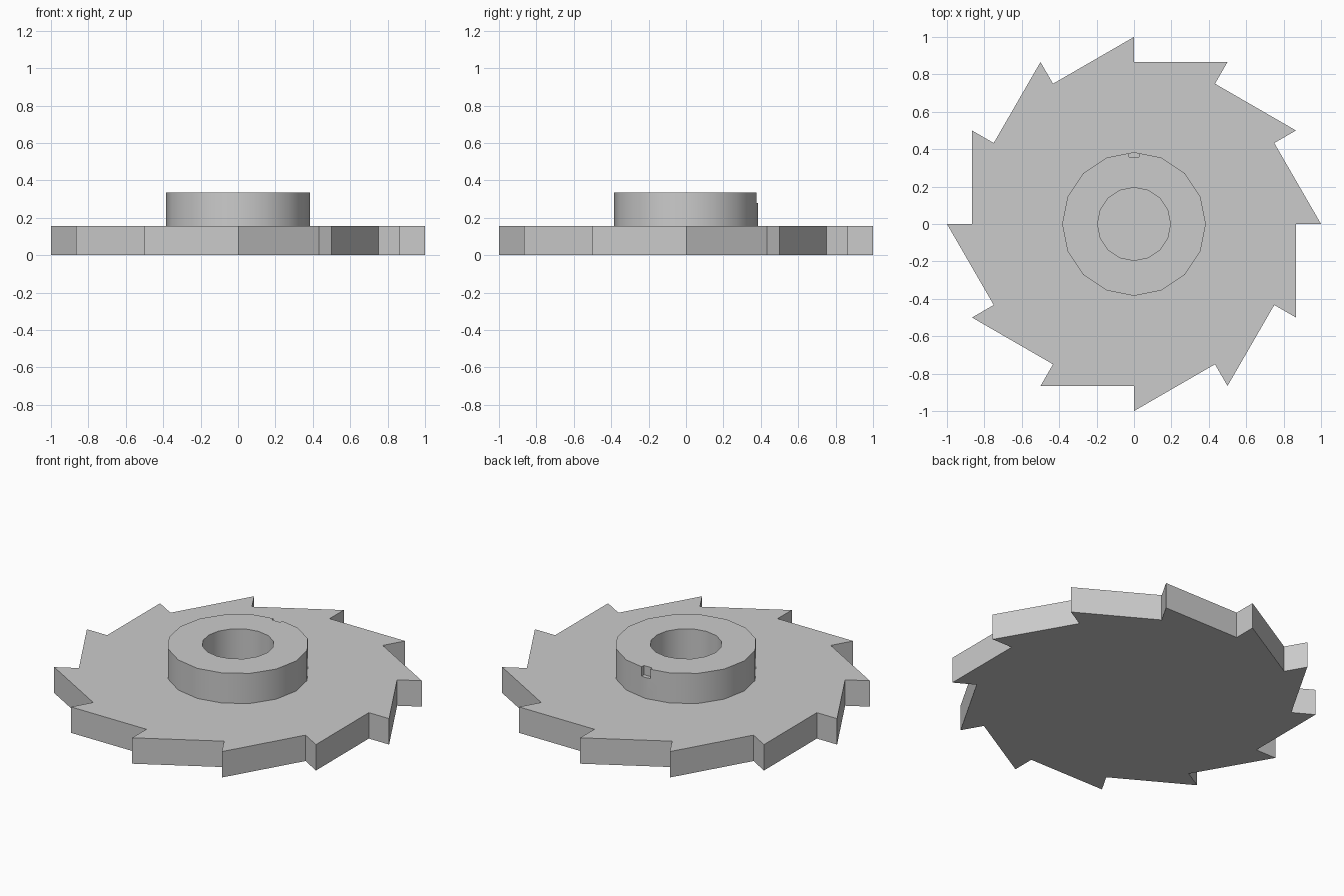
import bpy, bmesh
from math import cos, sin, radians, tau

cube = bpy.data.objects.get("Cube")
if cube:
    bpy.data.objects.remove(cube, do_unlink=True)

PLATE_TOP, HUB_TOP = 0.155, 0.335
TEETH, TIP_R, ROOT_R = 12, 1.0, 0.866
SIDES, HUB_R, BORE_R = 16, 0.384, 0.195

steel = bpy.data.materials.new("grey_steel")
steel.use_nodes = True
GREY = (0.6, 0.6, 0.6, 1)
steel.diffuse_color = GREY
steel.node_tree.nodes["Principled BSDF"].inputs["Base Color"].default_value = GREY


def polar(r, angle, z):
    return (r * cos(angle), r * sin(angle), z)


def make_object(name, bm):
    bmesh.ops.recalc_face_normals(bm, faces=bm.faces)
    mesh = bpy.data.meshes.new(name)
    bm.to_mesh(mesh)
    bm.free()
    mesh.materials.append(steel)
    obj = bpy.data.objects.new(name, mesh)
    bpy.context.collection.objects.link(obj)
    return obj


def prism(name, outline, height):
    """Extrude a flat outline straight up."""
    bm = bmesh.new()
    base = bm.faces.new([bm.verts.new(p) for p in outline])
    top = bmesh.ops.extrude_face_region(bm, geom=[base], use_keep_orig=True)["geom"]
    bmesh.ops.translate(bm, vec=(0, 0, height),
                        verts=[v for v in top if isinstance(v, bmesh.types.BMVert)])
    return make_object(name, bm)


# Toothed plate: each tooth has a radial face and a long sloping back
outline = []
for i in range(TEETH):
    angle = radians(30) * i
    outline += [polar(ROOT_R, angle, 0), polar(TIP_R, angle, 0)]
prism("ratchet_plate", outline, PLATE_TOP)

# Hub collar: rectangular section swept round the bore
bm = bmesh.new()
section = [(BORE_R, PLATE_TOP), (HUB_R, PLATE_TOP), (HUB_R, HUB_TOP), (BORE_R, HUB_TOP)]
rings = [[bm.verts.new(polar(r, tau * i / SIDES, z)) for r, z in section]
         for i in range(SIDES)]
for i in range(SIDES):
    a, b = rings[i - 1], rings[i]
    for j in range(4):
        bm.faces.new((a[j - 1], a[j], b[j], b[j - 1]))
hub = make_object("hub_collar", bm)

# Small index notch in the back rim of the hub
notch = prism("notch_cutter", [(-0.027, 0.358, 0.28), (0.027, 0.358, 0.28),
                               (0.034, 0.42, 0.28), (-0.034, 0.42, 0.28)], 0.1)
notch.hide_render = True
notch.hide_viewport = True
cut = hub.modifiers.new("index_notch", "BOOLEAN")
cut.operation = "DIFFERENCE"
cut.solver = "EXACT"
cut.object = notch

# Apply the cut, then smooth the round walls
bpy.ops.object.select_all(action="DESELECT")
hub.select_set(True)
bpy.context.view_layer.objects.active = hub
bpy.ops.object.modifier_apply(modifier=cut.name)
bpy.data.objects.remove(notch, do_unlink=True)
bpy.ops.object.shade_smooth_by_angle(angle=radians(30))
